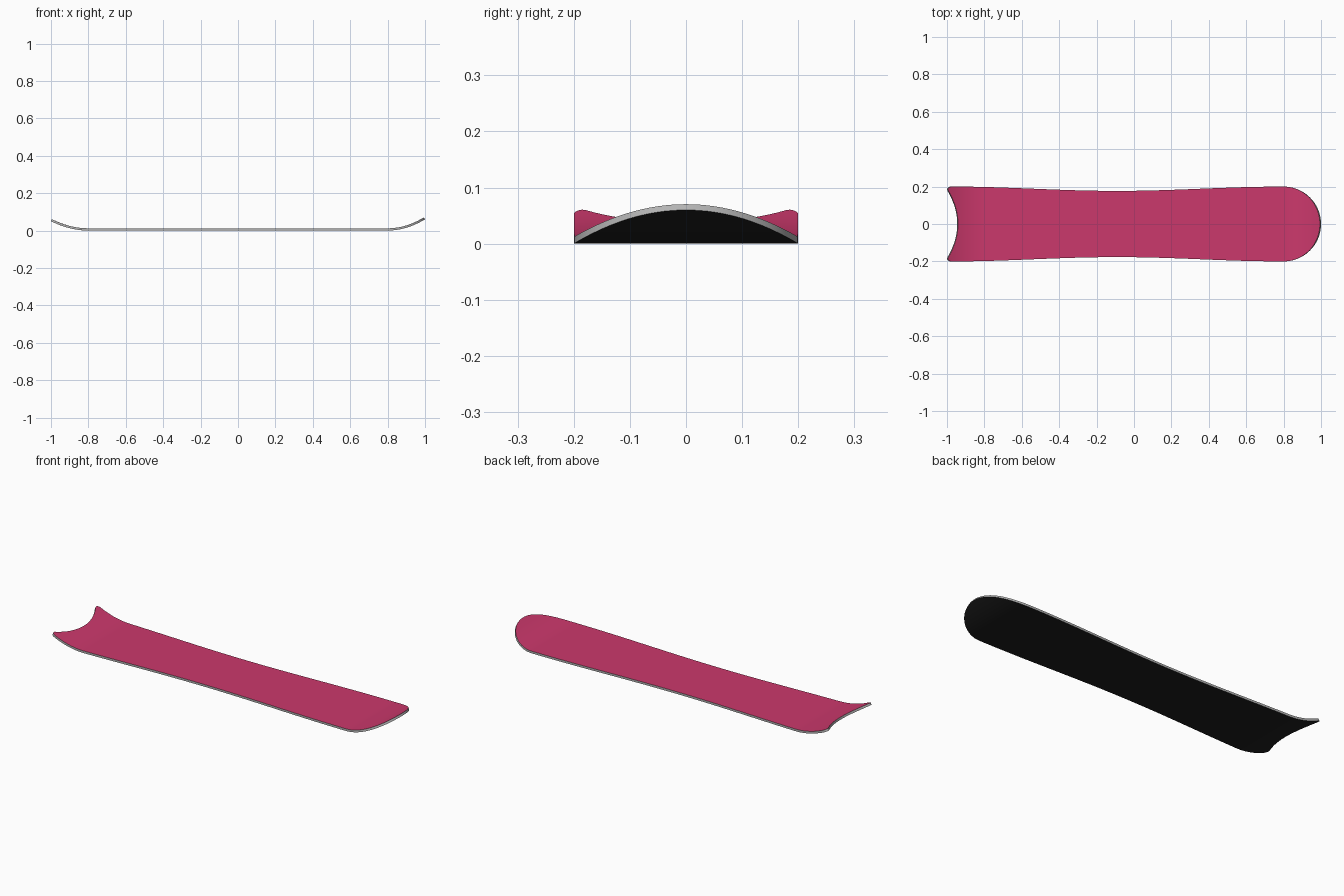
import bpy, bmesh, math

if "Cube" in bpy.data.objects:
    bpy.data.objects.remove(bpy.data.objects["Cube"])

THICK, HALF = 0.012, 0.2
NOSE, TAIL, BLEND = 0.8, -0.8, -0.7


def material(name, color):
    m = bpy.data.materials.new(name)
    m.diffuse_color = (*color, 1)
    m.use_nodes = True
    m.node_tree.nodes["Principled BSDF"].inputs["Base Color"].default_value = m.diffuse_color
    return m


# Outline: sidecut between the tail and a semicircular nose
def half_width(x):
    u = min(1, abs((x + 0.09) / 0.89))
    return HALF - 0.023 * (1 + math.cos(math.pi * u)) / 2


# Swallow tail: concave notch with rounded corner tips
def tail_end(y):
    tip, r = 0.182, 0.018
    a = abs(y)
    if a < tip:
        return -1 + 0.055 * (1 - (a / tip) ** 2)
    return -1 + r * (1 - math.sqrt(max(0, 1 - ((a - tip) / r) ** 2)))


# Side profile: flat middle, both ends curve up; returns base and top points
def profile(x, y):
    z = slope = 0
    if x > NOSE:
        k = 0.06 / 0.04
        z, slope = k * (x - NOSE) ** 2, 2 * k * (x - NOSE)
    elif x < TAIL:
        k = 0.05 / 0.04
        z, slope = k * (x - TAIL) ** 2, 2 * k * (x - TAIL)
    n = math.hypot(1, slope)
    return (x, y, z), (x - THICK * slope / n, y, z + THICK / n)


# Plan grid: rows along the length, columns clustered near the edges
cols = [math.sin(math.pi * (j / 40 - 0.5)) for j in range(41)]
rows = []
for i in range(14):
    s = i / 14
    w = half_width(-1 + s * (BLEND + 1))
    rows.append([(tail_end(t * HALF) * (1 - s) + BLEND * s, t * w) for t in cols])
for i in range(40):
    x = BLEND + (NOSE - BLEND) * i / 40
    rows.append([(x, t * half_width(x)) for t in cols])
for i in range(25):
    a = math.pi / 2 * i / 24
    rows.append([(NOSE + 0.2 * math.sin(a), t * HALF * math.cos(a)) for t in cols])

bm = bmesh.new()
base, top = [], []
for row in rows:
    pts = [profile(x, y) for x, y in row]
    base.append([bm.verts.new(p[0]) for p in pts])
    top.append([bm.verts.new(p[1]) for p in pts])


def face(mat, *verts):
    f = bm.faces.new(verts)
    f.material_index = mat


# Topsheet, base and sidewalls
last = len(cols) - 1
for i in range(len(rows) - 1):
    for j in range(last):
        face(1, top[i][j], top[i + 1][j], top[i + 1][j + 1], top[i][j + 1])
        face(2, base[i][j], base[i][j + 1], base[i + 1][j + 1], base[i + 1][j])
    for j in (0, last):
        face(0, base[i][j], base[i + 1][j], top[i + 1][j], top[i][j])
for j in range(last):
    face(0, base[0][j], base[0][j + 1], top[0][j + 1], top[0][j])

# Close the nose tip
bmesh.ops.remove_doubles(bm, verts=bm.verts[:], dist=1e-5)
bmesh.ops.recalc_face_normals(bm, faces=bm.faces[:])

mesh = bpy.data.meshes.new("snowboard")
bm.to_mesh(mesh)
bm.free()
mesh.materials.append(material("edge_grey", (0.45, 0.45, 0.45)))
mesh.materials.append(material("topsheet_pink", (0.6, 0.04, 0.15)))
mesh.materials.append(material("base_black", (0.013, 0.013, 0.013)))
board = bpy.data.objects.new("snowboard", mesh)
bpy.context.collection.objects.link(board)
bpy.context.view_layer.objects.active = board
board.select_set(True)
bpy.ops.object.shade_smooth_by_angle(angle=math.radians(40))
